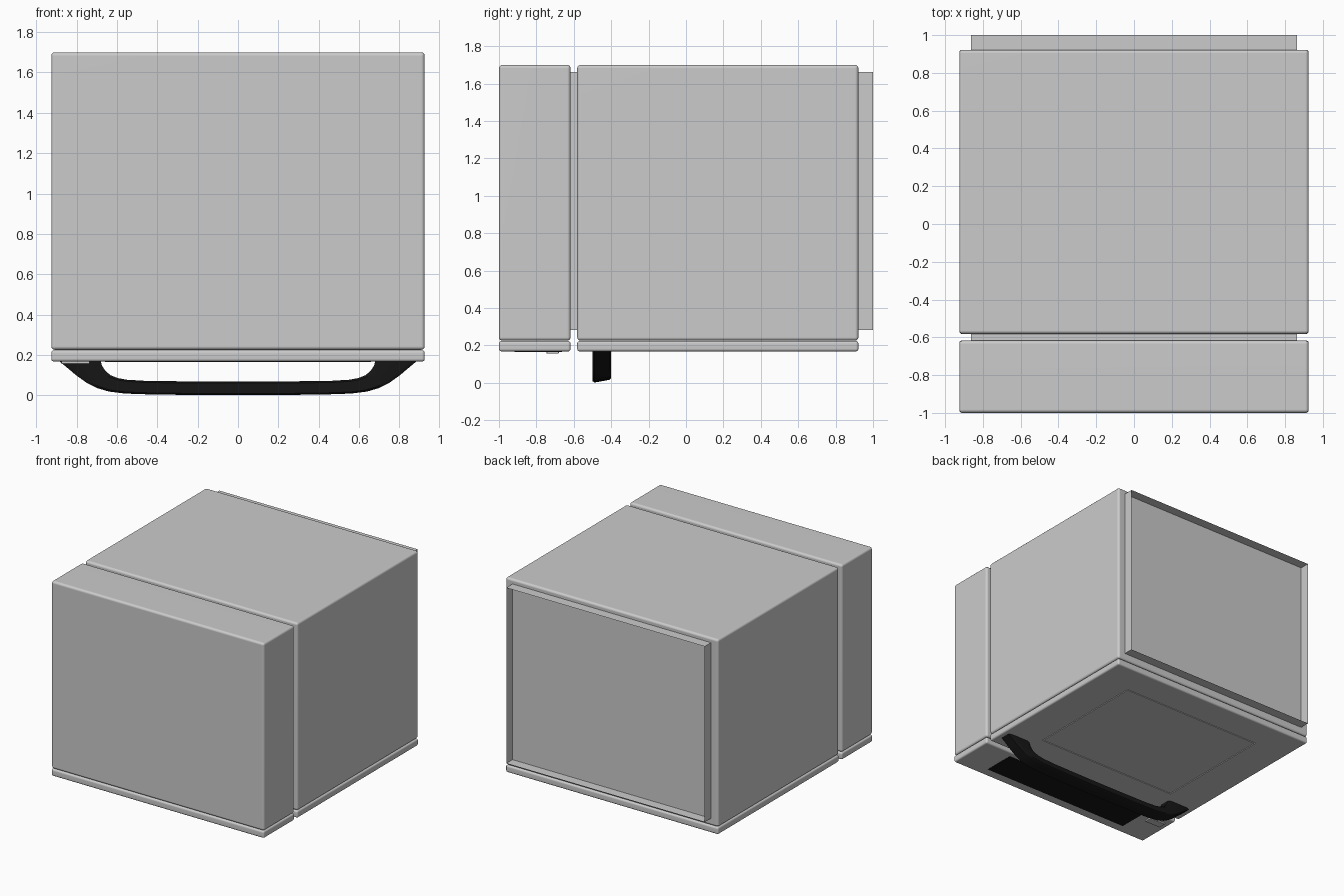
import bpy, bmesh, math
from mathutils import Vector

if "Cube" in bpy.data.objects:
    bpy.data.objects.remove(bpy.data.objects["Cube"])

black = bpy.data.materials.new("black")
black.diffuse_color = (0.008, 0.008, 0.008, 1)
black.use_nodes = True
black.node_tree.nodes["Principled BSDF"].inputs["Base Color"].default_value = black.diffuse_color


def finish(name, bm, mat=None):
    bmesh.ops.recalc_face_normals(bm, faces=bm.faces)
    me = bpy.data.meshes.new(name)
    bm.to_mesh(me)
    bm.free()
    ob = bpy.data.objects.new(name, me)
    bpy.context.collection.objects.link(ob)
    if mat:
        me.materials.append(mat)
    bpy.ops.object.select_all(action='DESELECT')
    ob.select_set(True)
    bpy.context.view_layer.objects.active = ob
    bpy.ops.object.shade_smooth_by_angle(angle=math.radians(40))
    wn = ob.modifiers.new("weighted", 'WEIGHTED_NORMAL')
    wn.keep_sharp = True
    return ob


def box_bm(x, y, z, bevel=0.0):
    """Box from (min, max) ranges with rounded edges."""
    bm = bmesh.new()
    bmesh.ops.create_cube(bm, size=1)
    for v in bm.verts:
        v.co = Vector([(r[0] + r[1]) / 2 + c * (r[1] - r[0]) for r, c in zip((x, y, z), v.co)])
    if bevel:
        bmesh.ops.bevel(bm, geom=bm.edges[:], offset=bevel, segments=3,
                        profile=0.5, affect='EDGES')
    return bm


W = (-0.925, 0.925)
BODY_Z, PANEL_Z = (0.226, 1.70), (0.168, 0.224)
FRONT_Y, MAIN_Y = (-1.0, -0.617), (-0.582, 0.922)

# Two cabinet sections and the front section's face panel
finish("small_cabinet", box_bm(W, FRONT_Y, BODY_Z, 0.018))
finish("main_cabinet", box_bm(W, MAIN_Y, BODY_Z, 0.018))
finish("small_panel", box_bm(W, FRONT_Y, PANEL_Z, 0.014))

# Main door panel with a rectangular groove in its underside
bm = box_bm(W, MAIN_Y, PANEL_Z, 0.014)
bmesh.ops.recalc_face_normals(bm, faces=bm.faces)
face = min(bm.faces, key=lambda f: f.calc_center_median().z)
bmesh.ops.inset_individual(bm, faces=[face], thickness=0.1)
mid_y = face.calc_center_median().y
for v in face.verts:
    v.co.x = math.copysign(0.627, v.co.x)
    v.co.y = 0.672 if v.co.y > mid_y else -0.322
for thick, depth in ((0.002, -0.008), (0.006, 0), (0.002, 0.008)):
    bmesh.ops.inset_individual(bm, faces=[face], thickness=thick, depth=depth)
finish("door_panel", bm)

# Inner sleeve: visible in the gap and as an open rim at the back
bm = box_bm((-0.863, 0.863), (-0.66, 1.0), (0.282, 1.663))
ends = [f for f in bm.faces if abs(f.normal.y) > 0.9]
bmesh.ops.delete(bm, geom=ends, context='FACES_ONLY')
finish("inner_sleeve", bm)

# Black display and small blank badge plate
finish("display", box_bm((-0.66, 0.66), (-0.918, -0.663), (0.166, 0.18)), black)
finish("badge_plate", box_bm((-0.875, -0.735), (-0.745, -0.68), (0.156, 0.18), 0.004))

# Curved handle: half outline mirrored and extruded along y
outer = [(0.885, 0.17), (0.85, 0.138), (0.80, 0.098), (0.75, 0.062), (0.70, 0.036),
         (0.64, 0.018), (0.56, 0.008), (0.45, 0.004), (0.25, 0.001), (0, 0)]
inner = [(0.68, 0.17), (0.674, 0.148), (0.655, 0.12), (0.63, 0.1), (0.595, 0.086),
         (0.55, 0.078), (0.45, 0.072), (0.25, 0.07), (0, 0.069)]


def full(side):
    return side + [(-x, z) for x, z in reversed(side[:-1])]


bm = bmesh.new()
rings = []
for (ox, oz), (ix, iz) in zip(full(outer[:1] + outer[2:]), full(inner)):
    # rounded cross-section with a slightly sloping underside
    drop = 0.018 * (1 - oz / 0.17)
    section = [(-0.49, 0), (-0.41, 0), (-0.40, 0.14), (-0.40, 0.88),
               (-0.41, 1), (-0.49, 1), (-0.50, 0.88), (-0.50, 0.14)]
    ring = []
    for y, t in section:
        lift = drop * (y + 0.5) / 0.1 * (1 - t)
        ring.append(bm.verts.new((ox + (ix - ox) * t, y, oz + (iz - oz) * t + lift)))
    rings.append(ring)
for a, b in zip(rings, rings[1:]):
    for i in range(8):
        j = (i + 1) % 8
        bm.faces.new((a[i], a[j], b[j], b[i]))
bm.faces.new(rings[0])
bm.faces.new(rings[-1])
finish("door_handle", bm, black)
